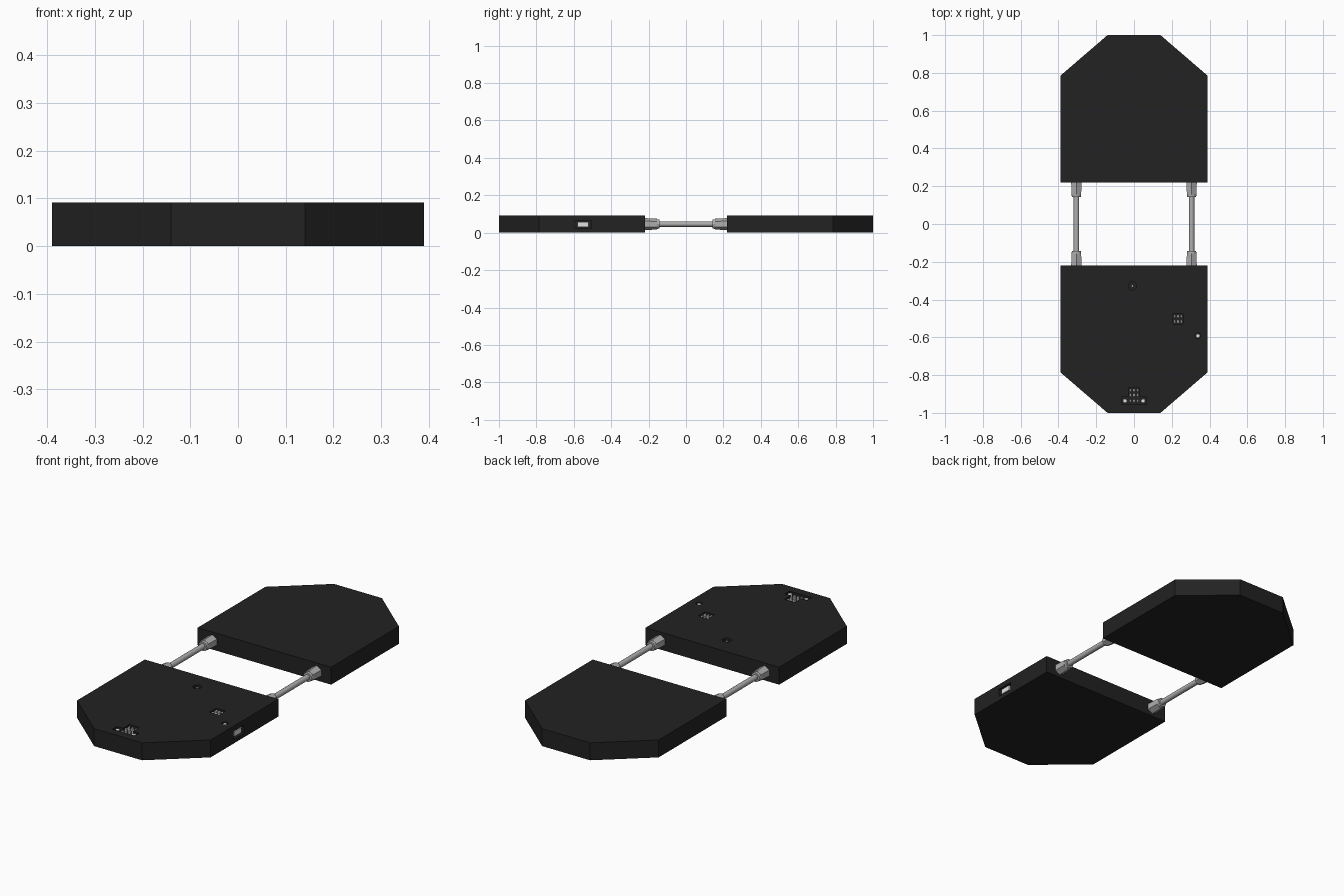
import bpy, bmesh, math
from mathutils import Matrix, Vector

if "Cube" in bpy.data.objects:
    bpy.data.objects.remove(bpy.data.objects["Cube"])

TOP = 0.092
DEPTH = 0.02


def material(name, v):
    m = bpy.data.materials.new(name)
    m.diffuse_color = (v, v, v, 1)
    m.use_nodes = True
    m.node_tree.nodes["Principled BSDF"].inputs["Base Color"].default_value = m.diffuse_color
    return m


black = material("matte black", 0.016)
steel = material("brushed steel", 0.42)
white = material("pale contact", 0.75)


def finish(name, bm, mat, turn=0.0):
    bm.transform(Matrix.Rotation(turn, 4, 'Z'))
    bmesh.ops.recalc_face_normals(bm, faces=bm.faces)
    me = bpy.data.meshes.new(name)
    bm.to_mesh(me)
    bm.free()
    me.materials.append(mat)
    ob = bpy.data.objects.new(name, me)
    bpy.context.collection.objects.link(ob)
    return ob


def add_box(bm, x, y, z):
    size = Vector((x[1] - x[0], y[1] - y[0], z[1] - z[0]))
    mid = Vector((x[0] + x[1], y[0] + y[1], z[0] + z[1])) / 2
    bmesh.ops.create_cube(bm, size=1, matrix=Matrix.Translation(mid) @ Matrix.Diagonal(size).to_4x4())


def box(name, x, y, z, mat, turn=0.0):
    bm = bmesh.new()
    add_box(bm, x, y, z)
    return finish(name, bm, mat, turn)


def disc(name, x, y, r, z, mat, turn, sides=12):
    bm = bmesh.new()
    bmesh.ops.create_cone(bm, cap_ends=True, segments=sides, radius1=r, radius2=r, depth=z[1] - z[0],
                          matrix=Matrix.Translation((x, y, (z[0] + z[1]) / 2)))
    return finish(name, bm, mat, turn)


def rod(name, x, y0, y1, r0, r1, sides, z=0.046, turn=0.0):
    bm = bmesh.new()
    m = Matrix.Translation((x, (y0 + y1) / 2, z)) @ Matrix.Rotation(-math.pi / 2, 4, 'X')
    bmesh.ops.create_cone(bm, cap_ends=True, segments=sides, radius1=r0, radius2=r1, depth=y1 - y0, matrix=m)
    return finish(name, bm, steel, turn)


def slab(name, turn, pin_mat):
    # chamfered plate outline, extruded up
    half = [(0.39, -0.22), (0.39, -0.785), (0.14, -1.0)]
    outline = half + [(-x, y) for x, y in reversed(half)]
    bm = bmesh.new()
    face = bm.faces.new([bm.verts.new((x, y, 0)) for x, y in outline])
    up = bmesh.ops.extrude_face_region(bm, geom=[face])
    bmesh.ops.translate(bm, verts=[v for v in up['geom'] if isinstance(v, bmesh.types.BMVert)], vec=(0, 0, TOP))
    body = finish(name + "_body", bm, black, turn)

    # recesses cut in the top and the outer side
    zc = (TOP - DEPTH, TOP + 0.05)
    cutters = [
        box("cut", (-0.03, 0.03), (-0.95, -0.865), zc, black, turn),
        box("cut", (-0.065, 0.065), (-0.955, -0.917), zc, black, turn),
        box("cut", (0.205, 0.26), (-0.53, -0.475), zc, black, turn),
        disc("cut", 0.338, -0.592, 0.016, zc, black, turn),
        disc("cut", -0.008, -0.328, 0.022, zc, black, turn),
        box("cut", (0.37, 0.45), (-0.595, -0.505), (0.022, 0.064), black, turn),
    ]
    for c in cutters:
        mod = body.modifiers.new("recess", 'BOOLEAN')
        mod.operation = 'DIFFERENCE'
        mod.solver = 'EXACT'
        mod.object = c
        bpy.context.view_layer.objects.active = body
        bpy.ops.object.modifier_apply(modifier=mod.name)
    for c in cutters:
        bpy.data.objects.remove(c)

    # contact pins inside the recesses
    zp = (TOP - DEPTH, TOP - 0.004)
    bm = bmesh.new()
    for x in (-0.02, 0, 0.02):
        for y in (-0.935, -0.905, -0.88):
            add_box(bm, (x - 0.004, x + 0.004), (y - 0.007, y + 0.007), zp)
    finish(name + "_end_pins", bm, pin_mat, turn)
    for i, x in enumerate((-0.048, 0.048)):
        disc(name + "_end_stud_%d" % (i + 1), x, -0.936, 0.011, zp, pin_mat, turn)
    bm = bmesh.new()
    for x in (0.215, 0.2325, 0.25):
        for y in (-0.516, -0.489):
            add_box(bm, (x - 0.0045, x + 0.0045), (y - 0.007, y + 0.007), zp)
    finish(name + "_square_socket_pins", bm, pin_mat, turn)
    disc(name + "_small_button", 0.338, -0.592, 0.011, zp, pin_mat, turn)
    disc(name + "_inner_button", -0.008, -0.328, 0.006, zp, pin_mat, turn)
    box(name + "_side_port_tongue", (0.37, 0.386), (-0.58, -0.52), (0.03, 0.057), pin_mat, turn)


slab("front_slab", 0.0, white)
slab("back_slab", math.pi, black)

# connecting rods with hexagonal end nuts
for side, x in (("left", -0.305), ("right", 0.305)):
    shaft = rod(side + "_rod", x, -0.20, 0.20, 0.0145, 0.0145, 16)
    shaft.select_set(True)
    bpy.context.view_layer.objects.active = shaft
    bpy.ops.object.shade_smooth_by_angle()
    shaft.select_set(False)
    for end, turn in (("front", 0.0), ("back", math.pi)):
        rod(side + "_" + end + "_nut", x if turn == 0 else -x, -0.222, -0.155, 0.032, 0.029, 6, turn=turn)
        rod(side + "_" + end + "_collar", x if turn == 0 else -x, -0.16, -0.142, 0.026, 0.024, 12, turn=turn)
